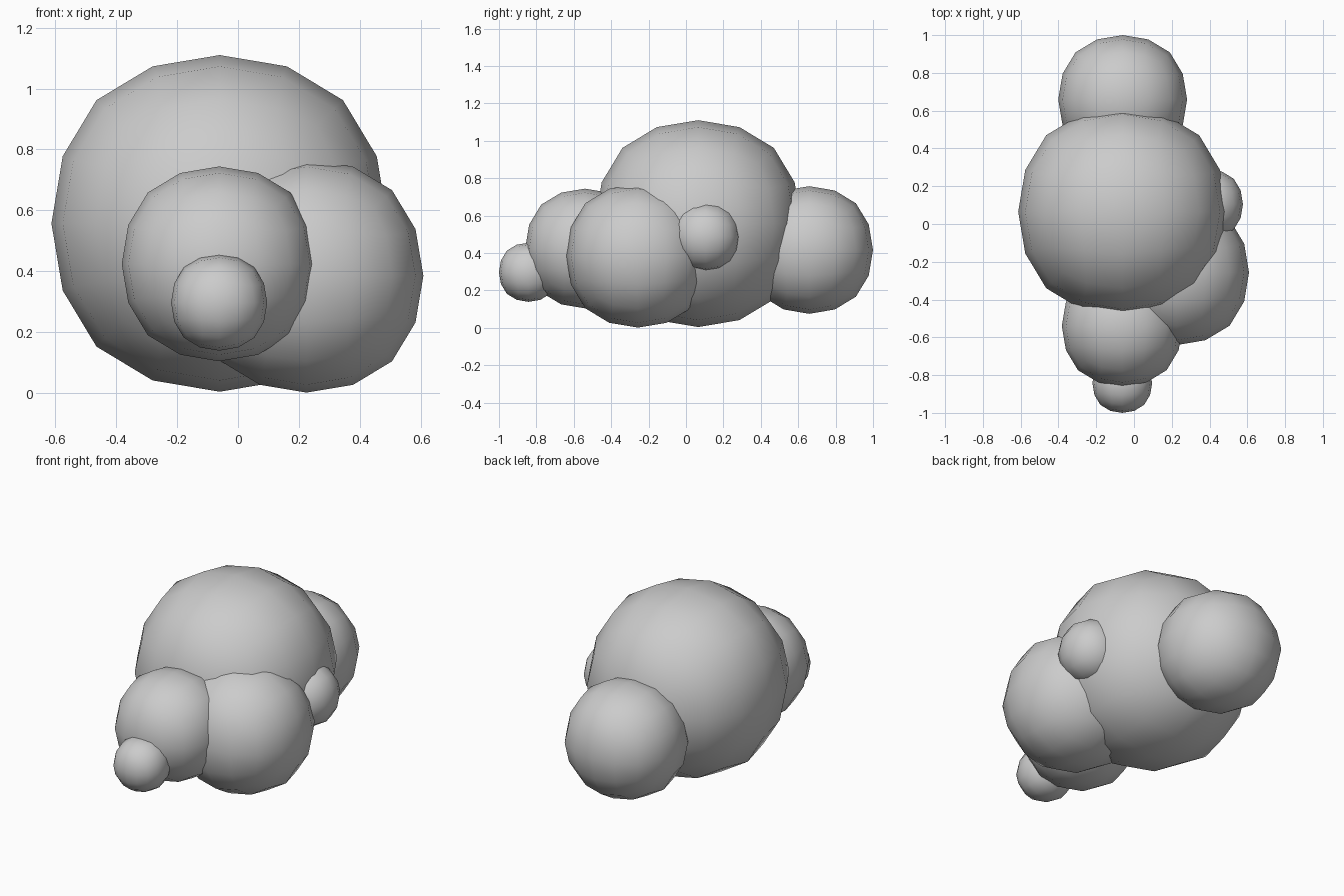
import bpy

if "Cube" in bpy.data.objects:
    bpy.data.objects.remove(bpy.data.objects["Cube"])

# Rounded puffs: name -> (centre, radius)
PUFFS = {
    "main_puff": ((-0.06, 0.065, 0.557), 0.553),
    "front_puff": ((-0.062, -0.54, 0.424), 0.32),
    "front_tip_puff": ((-0.062, -0.842, 0.297), 0.158),
    "back_puff": ((-0.06, 0.659, 0.416), 0.341),
    "side_puff": ((0.225, -0.257, 0.385), 0.384),
    "small_side_puff": ((0.393, 0.105, 0.487), 0.184),
}


def add_puff(name, centre, radius):
    # Cube subdivided twice; 0.8785 is where its face centre ends up
    bpy.ops.mesh.primitive_cube_add(size=2 * radius / 0.8785, location=centre)
    puff = bpy.context.object
    puff.name = name
    sub = puff.modifiers.new("round", "SUBSURF")
    sub.levels = sub.render_levels = 2
    sub.use_limit_surface = False
    bpy.ops.object.modifier_apply(modifier=sub.name)
    bpy.ops.object.shade_smooth()


for name, (centre, radius) in PUFFS.items():
    add_puff(name, centre, radius)
